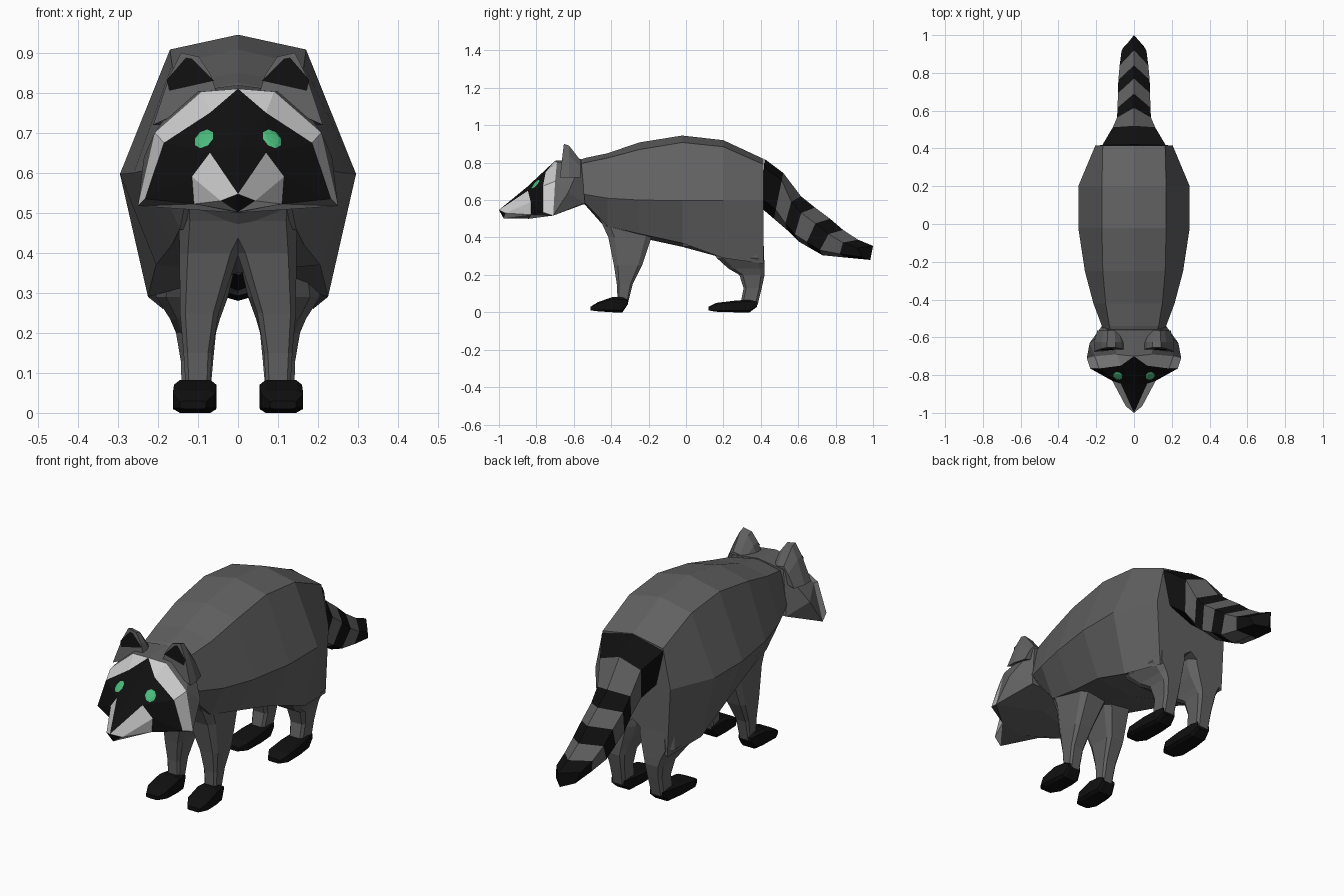
import bpy, bmesh
from mathutils import Vector

if "Cube" in bpy.data.objects:
    bpy.data.objects.remove(bpy.data.objects["Cube"])


def material(name, r, g, b):
    m = bpy.data.materials.new(name)
    m.diffuse_color = (r, g, b, 1)
    m.use_nodes = True
    m.node_tree.nodes["Principled BSDF"].inputs["Base Color"].default_value = m.diffuse_color
    return m


GREY = material("grey_fur", .12, .12, .12)
BLACK = material("black_fur", .005, .005, .005)
WHITE = material("pale_fur", .52, .52, .52)
GREEN = material("green_eye", .07, .5, .2)
MATS = [GREY, BLACK, WHITE, GREEN]


def build(name, verts, faces, colours, mirror=False):
    bm = bmesh.new()
    for s in ((1, -1) if mirror else (1,)):
        vs = [bm.verts.new((s * x, y, z)) for x, y, z in verts]
        for f, c in zip(faces, colours):
            bm.faces.new([vs[i] for i in f]).material_index = c
    bmesh.ops.remove_doubles(bm, verts=bm.verts, dist=1e-4)
    bmesh.ops.recalc_face_normals(bm, faces=bm.faces)
    me = bpy.data.meshes.new(name)
    bm.to_mesh(me)
    bm.free()
    for m in MATS:
        me.materials.append(m)
    ob = bpy.data.objects.new(name, me)
    bpy.context.collection.objects.link(ob)
    return ob


def loft(name, rings, colours=None, colour=0, mirror=False):
    n = len(rings[0])
    colours = colours or [colour] * (len(rings) - 1)
    verts = [p for r in rings for p in r]
    faces, cols = [], []
    for k, c in enumerate(colours):
        for i in range(n):
            j = (i + 1) % n
            faces.append((k * n + i, k * n + j, k * n + n + j, k * n + n + i))
            cols.append(c)
    # each end is closed by two halves
    for start, c in ((0, colours[0]), (len(verts) - n, colours[-1])):
        ids = list(range(start, start + n))
        faces += [ids[:n // 2 + 1], ids[n // 2:] + ids[:1]]
        cols += [c, c]
    return build(name, verts, faces, cols, mirror)


def symmetric(half):
    """Complete a ring whose first and last points lie on x = 0."""
    return half + [(-x, y, z) for x, y, z in half[-2:0:-1]]


def chamfered(a0, a1, b0, b1, k=.14):
    da, db = (a1 - a0) * k, (b1 - b0) * k
    return [(a0 + da, b0), (a1 - da, b0), (a1, b0 + db), (a1, b1 - db),
            (a1 - da, b1), (a0 + da, b1), (a0, b1 - db), (a0, b0 + db)]


# Body: y, top z, shoulder x/z, widest x/z, low x/z, belly z
body = [(-.60, .80, .11, .78, .15, .68, .10, .60, .58),
        (-.54, .825, .13, .80, .17, .63, .12, .585, .575),
        (-.42, .85, .15, .825, .215, .61, .145, .46, .44),
        (-.25, .908, .165, .87, .26, .60, .165, .42, .40),
        (-.02, .945, .17, .908, .295, .597, .205, .37, .35),
        (.20, .92, .17, .885, .295, .597, .225, .29, .36),
        (.415, .82, .165, .79, .205, .597, .188, .26, .40)]
loft("body", [symmetric([(0, y, t), (sx, y, sz), (mx, y, mz), (lx, y, lz), (0, y, b)])
              for y, t, sx, sz, mx, mz, lx, lz, b in body])

# Ringed tail: top y/z, bottom y/z, half width, backward sweep of the sides
tail = [(.42, .82, .40, .56, .168, 0), (.52, .745, .47, .50, .112, 0),
        (.615, .62, .54, .44, .09, .04), (.69, .56, .60, .38, .087, .06),
        (.77, .50, .66, .345, .085, .06), (.84, .44, .73, .305, .083, .06),
        (.92, .388, .85, .293, .076, .07), (1.0, .355, .985, .28, .066, .08)]
rings = []
for yt, zt, yb, zb, w, s in tail:
    def at(x, f, sweep=0, yt=yt, zt=zt, yb=yb, zb=zb):
        return (x, yb + (yt - yb) * f - sweep, zb + (zt - zb) * f)
    rings.append(symmetric([at(0, 1), at(w, .84, s), at(w * .8, .2, s * .6), at(0, 0)]))
loft("ringed_tail", rings, [1, 0, 1, 0, 1, 0, 1])

# Legs: z, y range, x range
legs = {"front_legs": [(.56, -.50, -.17, -.06, .155), (.48, -.452, -.165, -.05, .148),
                       (.40, -.415, -.185, -.002, .146), (.25, -.385, -.235, .048, .145),
                       (.15, -.37, -.285, .065, .136), (.05, -.365, -.31, .07, .13)],
        "hind_legs": [(.45, .12, .412, .015, .20), (.345, .13, .416, .012, .20),
                      (.29, .165, .418, .025, .205), (.235, .225, .42, .045, .17),
                      (.20, .285, .42, .055, .155), (.13, .308, .405, .062, .143),
                      (.04, .29, .383, .07, .14)]}
for name, secs in legs.items():
    loft(name, [[(x, y, z) for x, y in chamfered(x0, x1, y0, y1)]
                for z, y0, y1, x0, x1 in secs], mirror=True)

# Paws: y, z range, x range
paws = {"front_paws": [(-.51, .01, .03, .08, .145), (-.47, .005, .055, .057, .163),
                       (-.39, 0, .082, .054, .16), (-.34, 0, .08, .06, .15),
                       (-.31, .045, .065, .07, .14)],
        "hind_paws": [(.12, .01, .03, .08, .145), (.16, .003, .05, .057, .163),
                      (.26, 0, .062, .055, .16), (.34, 0, .068, .06, .15),
                      (.38, .03, .065, .07, .14)]}
for name, secs in paws.items():
    loft(name, [[(x, y, z) for x, z in chamfered(x0, x1, z0, z1)]
                for y, z0, z1, x0, x1 in secs], colour=1, mirror=True)

# Head: named points of the left half, mirrored
P = {"brow_mid": (0, -.70, .81), "mask_top": (.07, -.75, .75), "mask_side": (.185, -.765, .675),
     "brow_in": (.09, -.69, .803), "brow_out": (.208, -.70, .70), "mask_low": (.232, -.765, .535),
     "cheek": (.25, -.71, .517), "muz_top": (.07, -.845, .65), "muz_side": (.115, -.83, .59),
     "muz_low": (.11, -.83, .522), "nose_top": (0, -1.0, .547), "nose_side": (.043, -.965, .53),
     "nose_low": (0, -.975, .502), "bridge": (0, -.85, .67), "chin": (0, -.84, .50),
     "jaw": (0, -.66, .55), "nape": (0, -.56, .82), "crown": (.14, -.56, .80),
     "temple": (.235, -.63, .64), "neck_side": (.17, -.54, .585), "throat": (0, -.54, .58)}
F = [(1, "brow_mid mask_top bridge"), (1, "mask_top muz_top bridge"),
     (1, "mask_top mask_side muz_top"), (1, "mask_side muz_side muz_top"),
     (1, "mask_side mask_low muz_side"), (1, "mask_low muz_low muz_side"),
     (1, "bridge muz_top nose_top"), (1, "nose_top nose_side nose_low"),
     (2, "brow_mid brow_in mask_top"), (2, "brow_in brow_out mask_side mask_top"),
     (2, "brow_out cheek mask_low mask_side"), (2, "muz_top muz_side nose_side nose_top"),
     (2, "muz_side muz_low nose_side"), (2, "muz_low nose_low nose_side"),
     (0, "muz_low chin nose_low"), (0, "mask_low cheek muz_low"),
     (0, "cheek jaw chin muz_low"), (0, "brow_mid nape crown brow_in"),
     (0, "brow_in crown brow_out"), (0, "crown temple brow_out"),
     (0, "brow_out temple cheek"), (0, "temple neck_side cheek"),
     (0, "cheek neck_side throat jaw"), (0, "crown neck_side temple"),
     (0, "nape throat neck_side crown")]
keys = list(P)
build("head", list(P.values()), [[keys.index(k) for k in f.split()] for _, f in F],
      [c for c, _ in F], mirror=True)

# Ears: upright front outline tapering into the crown, with dark inner patch
outline = [(.05, .79), (.068, .845), (.098, .89), (.142, .90), (.172, .84), (.212, .72)]
front = [(x, -.665 + (z - .80) * .12, z) for x, z in outline]
middle = [(x, -.625, .72 + (z - .72) * .95) for x, z in outline]
back = [(.125 + (x - .125) * .8, -.565, .72 + (z - .72) * .52) for x, z in outline]
loft("ears", [front, middle, back], mirror=True)
patch = [(x, -.668 + (z - .80) * .12, z)
         for x, z in [(.06, .83), (.115, .885), (.13, .888), (.178, .832), (.172, .805)]]
build("inner_ears", patch, [range(5)], [1], mirror=True)

# Eyes: flattened gems lying on the mask plane
a, b, c = (Vector(P[k]) for k in ("mask_top", "mask_side", "muz_top"))
n = (b - a).cross(c - a).normalized()
if n.y > 0:
    n = -n
eye = Vector((.085, 0, .685))
eye.y = a.y - (n.x * (eye.x - a.x) + n.z * (eye.z - a.z)) / n.y
bm = bmesh.new()
bmesh.ops.create_uvsphere(bm, u_segments=8, v_segments=4, radius=.028)
turn = n.to_track_quat('Z', 'Y')
pts = [eye + turn @ Vector((v.co.x * .9, v.co.y * 1.1, v.co.z * .15)) for v in bm.verts]
faces = [[v.index for v in f.verts] for f in bm.faces]
bm.free()
build("eyes", pts, faces, [3] * len(faces), mirror=True)
